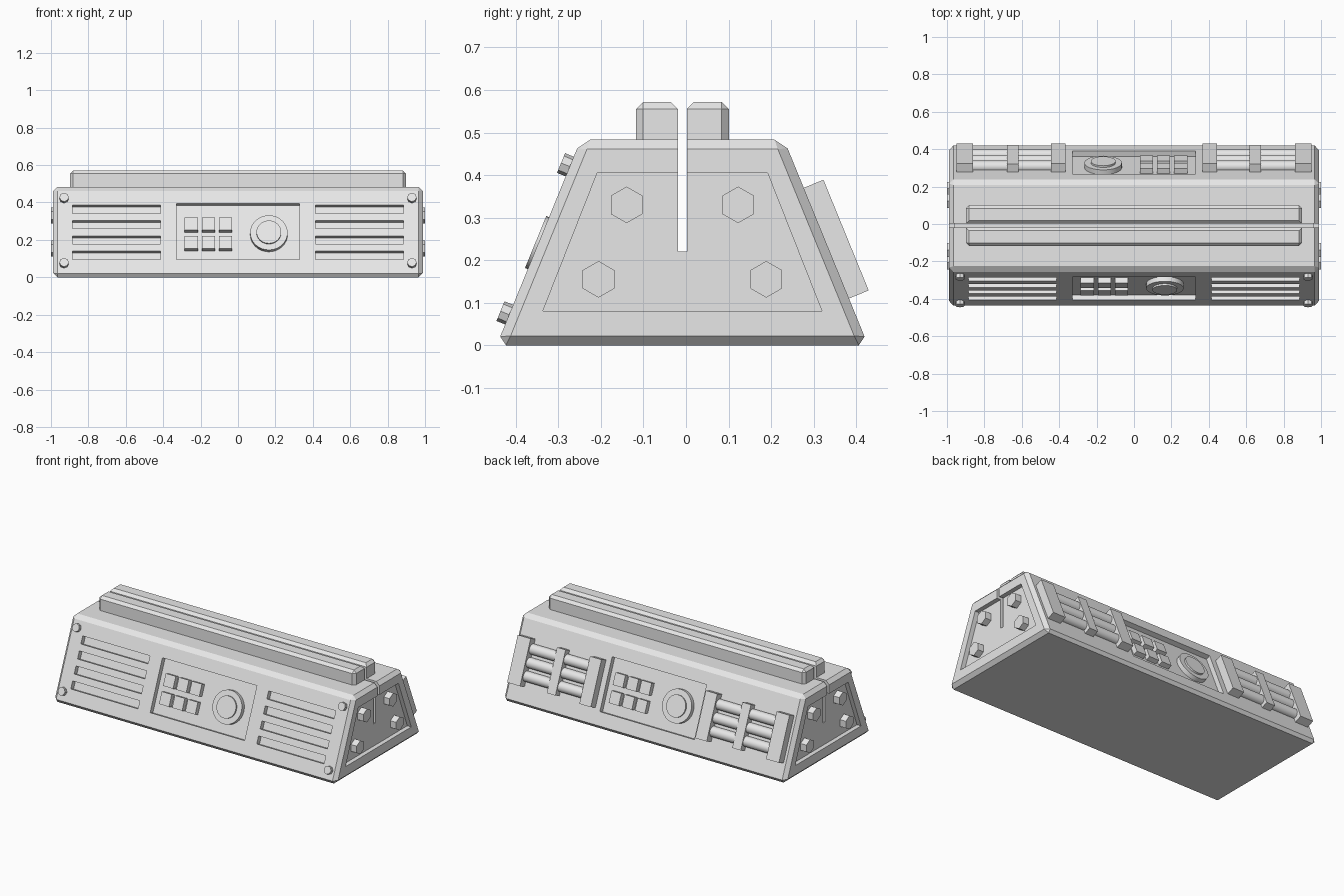
import bpy, bmesh, math
from mathutils import Matrix, Vector

if "Cube" in bpy.data.objects:
    bpy.data.objects.remove(bpy.data.objects["Cube"], do_unlink=True)

grey = bpy.data.materials.new("plain_grey")
grey.use_nodes = True
grey.diffuse_color = (0.8, 0.8, 0.8, 1)
grey.node_tree.nodes["Principled BSDF"].inputs["Base Color"].default_value = (0.8, 0.8, 0.8, 1)

# Main proportions of the wedge-shaped housing
MID, HALF_LOW, HALF_TOP, HEIGHT, END = -0.0085, 0.4365, 0.239, 0.483, 0.988
TILT = math.atan((HALF_LOW - HALF_TOP) / HEIGHT)
COS, SIN = math.cos(TILT), math.sin(TILT)

# Sloped frames: local x along the length, y up the slope, z outwards
FRONT = Matrix(((1, 0, 0, 0), (0, SIN, -COS, MID - HALF_LOW), (0, COS, SIN, 0), (0, 0, 0, 1)))
SPIN = Matrix.Translation((0, MID, 0)) @ Matrix.Rotation(math.pi, 4, 'Z') @ Matrix.Translation((0, -MID, 0))
BACK = SPIN @ FRONT
SIDES = {"front": FRONT, "back": BACK}


def box(bm, frame, x, y, z):
    lo, hi = zip(x, y, z)
    size = [b - a for a, b in zip(lo, hi)]
    centre = [(a + b) / 2 for a, b in zip(lo, hi)]
    m = frame @ Matrix.Translation(centre) @ Matrix.Diagonal((*size, 1))
    return bmesh.ops.create_cube(bm, size=1, matrix=m)["verts"]


def slope_box(bm, frame, x, z, n):
    return box(bm, frame, x, [h / COS for h in z], n)


def cylinder(bm, m, radius, depth, sides):
    bmesh.ops.create_cone(bm, cap_ends=True, segments=sides, radius1=radius,
                          radius2=radius, depth=depth, matrix=m)


def disc(bm, frame, x, z, n, radius, sides):
    m = frame @ Matrix.Translation((x, z / COS, sum(n) / 2))
    cylinder(bm, m, radius, n[1] - n[0], sides)


def prism(bm, profile, x0, x1):
    a = [bm.verts.new((x0, y, z)) for y, z in profile]
    b = [bm.verts.new((x1, y, z)) for y, z in profile]
    bm.faces.new(a)
    bm.faces.new(b[::-1])
    for i in range(len(a)):
        j = (i + 1) % len(a)
        bm.faces.new((a[j], a[i], b[i], b[j]))


def finish(bm, name, smooth=False):
    bmesh.ops.recalc_face_normals(bm, faces=bm.faces[:])
    mesh = bpy.data.meshes.new(name)
    bm.to_mesh(mesh)
    bm.free()
    mesh.materials.append(grey)
    ob = bpy.data.objects.new(name, mesh)
    bpy.context.collection.objects.link(ob)
    if smooth:
        bpy.ops.object.select_all(action='DESELECT')
        ob.select_set(True)
        bpy.context.view_layer.objects.active = ob
        bpy.ops.object.shade_smooth_by_angle(angle=math.radians(35))
    return ob


def cut(ob, bm):
    cutter = finish(bm, "cutter")
    cutter.hide_render = True
    mod = ob.modifiers.new("cut", 'BOOLEAN')
    mod.object, mod.operation, mod.solver = cutter, 'DIFFERENCE', 'EXACT'
    bpy.context.view_layer.objects.active = ob
    bpy.ops.object.modifier_apply(modifier=mod.name)
    bpy.data.objects.remove(cutter, do_unlink=True)


# Housing with chamfered edges
bm = bmesh.new()
prism(bm, [(MID - HALF_LOW, 0), (MID + HALF_LOW, 0), (MID + HALF_TOP, HEIGHT),
           (MID - HALF_TOP, HEIGHT)], -END, END)
bmesh.ops.bevel(bm, geom=bm.edges[:], offset=0.022, segments=1, affect='EDGES')
housing = finish(bm, "housing")

# Recesses: control panels, vents and end plates
bm = bmesh.new()
for frame in SIDES.values():
    slope_box(bm, frame, (-0.33, 0.33), (0.095, 0.395), (-0.03, 0.05))
for side in (-1, 1):
    for row in range(4):
        z = 0.118 + 0.082 * row
        slope_box(bm, FRONT, sorted((side * 0.415, side * 0.885)), (z - 0.022, z + 0.022), (-0.03, 0.05))
    prism(bm, [(MID - 0.328, 0.08), (MID + 0.328, 0.08), (MID + 0.2, 0.405), (MID - 0.2, 0.405)],
          side * (END - 0.028), side * (END + 0.1))
cut(housing, bm)

# Long slot through the whole length
bm = bmesh.new()
box(bm, Matrix(), (-1.2, 1.2), (MID - 0.0105, MID + 0.0105), (0.22, 0.7))
cut(housing, bm)

# Twin rails on top, chamfered away from the slot
for name, side in (("front_rail", -1), ("back_rail", 1)):
    bm = bmesh.new()
    box(bm, Matrix(), (-0.898, 0.898), sorted((MID + side * 0.0105, MID + side * 0.109)), (HEIGHT - 0.01, 0.572))
    edges = [e for e in bm.edges
             if all(v.co.z > 0.5 for v in e.verts) or all(abs(v.co.y - MID) > 0.05 for v in e.verts)]
    edges = [e for e in edges if any(v.co.z > 0.5 for v in e.verts)]
    bmesh.ops.bevel(bm, geom=edges, offset=0.017, segments=1, affect='EDGES')
    finish(bm, name)

# Control buttons and stepped dial in both panels
for name, frame in SIDES.items():
    bm = bmesh.new()
    for x in (-0.25, -0.158, -0.067):
        for z in (0.187, 0.286):
            slope_box(bm, frame, (x - 0.035, x + 0.035), (z - 0.034, z + 0.034), (-0.035, 0))
    finish(bm, name + "_buttons")
    bm = bmesh.new()
    disc(bm, frame, 0.165, 0.24, (-0.035, -0.003), 0.1, 32)
    disc(bm, frame, 0.165, 0.24, (-0.01, 0.007), 0.066, 32)
    finish(bm, name + "_dial", smooth=True)

# Corner screws on the front
bm = bmesh.new()
for x in (-0.93, 0.93):
    for z in (0.072, 0.42):
        disc(bm, FRONT, x, z, (-0.01, 0.022), 0.025, 8)
finish(bm, "corner_screws")

# Pipe banks held by brackets on the back
for name, side in (("left", 1), ("right", -1)):
    bm = bmesh.new()
    for row in (-1, 0, 1):
        m = BACK @ Matrix.Translation((-side * 0.655, 0.24 / COS + row * 0.08, 0.008)) @ Matrix.Rotation(math.pi / 2, 4, 'Y')
        cylinder(bm, m, 0.032, 0.5, 16)
    finish(bm, name + "_pipes", smooth=True)
    bm = bmesh.new()
    for x, half, tall, out in ((0.405, 0.04, 0.13, 0.05), (0.648, 0.03, 0.125, 0.044), (0.905, 0.045, 0.13, 0.05)):
        slope_box(bm, BACK, (-side * x - half, -side * x + half), (0.24 - tall, 0.24 + tall), (-0.015, out))
    finish(bm, name + "_brackets")

# Hexagonal bolts on both end plates
for name, side in (("left", 1), ("right", -1)):
    bm = bmesh.new()
    for y, z in ((0.131, 0.33), (0.197, 0.155)):
        for flip in (-1, 1):
            m = (Matrix.Translation((side * 0.975, MID + flip * y, z)) @ Matrix.Rotation(math.pi / 2, 4, 'Y')
                 @ Matrix.Rotation(math.pi / 2, 4, 'Z'))
            cylinder(bm, m, 0.043, 0.05, 6)
    finish(bm, name + "_end_bolts")
